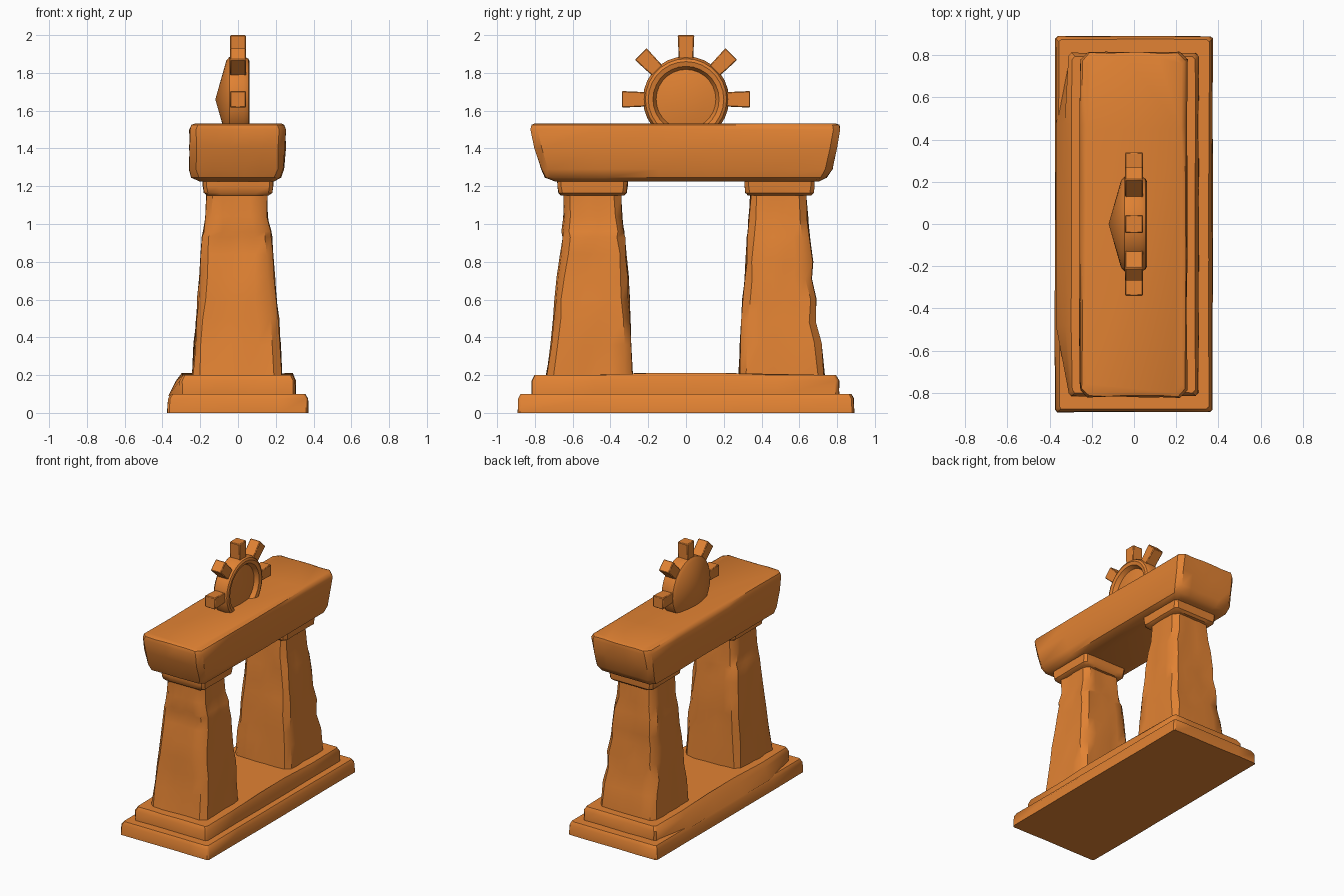
import bpy, bmesh, math, random
from mathutils import Matrix, Vector

random.seed(4)
cube = bpy.data.objects.get("Cube")
if cube:
    bpy.data.objects.remove(cube, do_unlink=True)

clay = bpy.data.materials.new("orange_sandstone")
clay.use_nodes = True
colour = (0.76, 0.225, 0.033, 1)
clay.diffuse_color = colour
bsdf = next(n for n in clay.node_tree.nodes if n.type == 'BSDF_PRINCIPLED')
bsdf.inputs["Base Color"].default_value = colour
bsdf.inputs["Roughness"].default_value = 0.9


def finish(name, bm, angle=40):
    bmesh.ops.recalc_face_normals(bm, faces=bm.faces)
    mesh = bpy.data.meshes.new(name)
    bm.to_mesh(mesh)
    bm.free()
    mesh.materials.append(clay)
    obj = bpy.data.objects.new(name, mesh)
    bpy.context.collection.objects.link(obj)
    bpy.ops.object.select_all(action='DESELECT')
    obj.select_set(True)
    bpy.context.view_layer.objects.active = obj
    bpy.ops.object.shade_smooth_by_angle(angle=math.radians(angle))
    return obj


def ring_points(x0, x1, y0, y1, r, per_side=5):
    """Rectangle outline with cut corners and extra points along each side."""
    corners = [((x0 + r, y0), (x1 - r, y0)), ((x1, y0 + r), (x1, y1 - r)),
               ((x1 - r, y1), (x0 + r, y1)), ((x0, y1 - r), (x0, y0 + r))]
    return [Vector(a).lerp(Vector(b), i / per_side)
            for a, b in corners for i in range(per_side + 1)]


def loft(name, rings, r=0.02, rough=0.0, bulge=None):
    """Stack of rounded rectangles, each (z, x0, x1, y0, y1)."""
    bm = bmesh.new()
    loops = []
    for z, *box in rings:
        loop = []
        for p in ring_points(*box, r):
            co = Vector((p.x, p.y, z))
            co += Vector([random.uniform(-rough, rough) for _ in range(2)] + [0])
            loop.append(bm.verts.new(bulge(co) if bulge else co))
        loops.append(loop)
    n = len(loops[0])
    for a, b in zip(loops, loops[1:]):
        for i in range(n):
            j = (i + 1) % n
            bm.faces.new((a[i], a[j], b[j], b[i]))
    bm.faces.new(loops[0])
    bm.faces.new(loops[-1])
    return finish(name, bm)


# Two-step plinth; the upper step slumps outwards on its left-hand flank
loft("plinth_base", [(0, -.375, .373, -.89, .89), (.075, -.37, .37, -.888, .888),
                     (.10, -.355, .355, -.875, .875)], .012, .002)


def slump(co):
    if co.x < -.2 and co.z < .19 and abs(co.y) < .6:
        co.x -= .055 * (.2 - co.z) / .1
    if co.z > .19 and abs(co.y) < .2:
        co.z += .012
    return co


loft("plinth_step", [(.09, -.31, .305, -.815, .81), (.17, -.31, .305, -.815, .81),
                     (.20, -.295, .29, -.80, .795)], .015, .003, slump)

# Weathered pillars: height, then the -x, +x, inner and outer edges
front_profile = [(.19, -.24, .23, .285, .74), (.36, -.228, .22, .295, .715),
                 (.50, -.22, .213, .298, .70), (.60, -.212, .20, .302, .692),
                 (.72, -.20, .195, .308, .682), (.84, -.195, .183, .317, .662),
                 (.93, -.19, .178, .325, .648), (.96, -.18, .172, .33, .655),
                 (1.04, -.17, .155, .338, .645), (1.17, -.165, .15, .345, .645)]
back_profile = [(.19, -.24, .23, .28, .735), (.37, -.23, .222, .29, .715),
                (.48, -.222, .213, .295, .683), (.60, -.21, .20, .30, .692),
                (.71, -.2, .195, .31, .663), (.80, -.195, .185, .318, .67),
                (.93, -.188, .178, .325, .652), (1.02, -.17, .155, .333, .645),
                (1.17, -.165, .15, .342, .635)]
for name, profile, side in (("front", front_profile, -1), ("back", back_profile, 1)):
    def place(z, x0, x1, inner, outer):
        return (z, x0, x1, *sorted((side * inner, side * outer)))
    loft(name + "_pillar", [place(*row) for row in profile], .035, .006)
    # Stepped capital
    loft(name + "_capital", [place(.0 + z, -w, w, .495 - d, .495 + d) for z, w, d in
                             ((1.15, .16, .165), (1.165, .18, .18),
                              (1.20, .185, .185), (1.25, .187, .187))], .02, .002)

# Heavy lintel, flaring upwards at both ends
loft("lintel", [(1.225, -.20, .19, -.69, .70), (1.245, -.245, .225, -.745, .745),
                (1.29, -.257, .242, -.765, .775), (1.40, -.257, .25, -.80, .798),
                (1.50, -.255, .252, -.82, .815), (1.525, -.245, .243, -.815, .81),
                (1.533, -.225, .225, -.795, .79)], .035, .004)

# Sun disc: cone behind, raised rim and shallow dome on the +x face
HUB = Vector((0, 0, 1.66))
outline = [(-.12, 0), (-.062, .205), (-.045, .225), (.03, .228), (.055, .215),
           (.062, .20), (.056, .175), (.025, .158), (.035, .10), (.042, 0)]
bm = bmesh.new()
verts = [bm.verts.new((x, 0, r)) for x, r in outline]
edges = [bm.edges.new(pair) for pair in zip(verts, verts[1:])]
bmesh.ops.spin(bm, geom=verts + edges, cent=(0, 0, 0), axis=(1, 0, 0),
               angle=math.tau, steps=28, use_duplicate=False)
bmesh.ops.remove_doubles(bm, verts=bm.verts, dist=.0005)
bmesh.ops.translate(bm, verts=bm.verts, vec=HUB)
finish("sun_disc", bm, 35)

# Five blunt rays, slightly wider at the tip
for i in range(5):
    bm = bmesh.new()
    bmesh.ops.create_cube(bm, size=1)
    for v in bm.verts:
        width = .088 if v.co.z > 0 else .074
        v.co = Vector((v.co.x * .085, v.co.y * width, .265 + v.co.z * .15))
    bmesh.ops.bevel(bm, geom=bm.edges[:], offset=.005, segments=1, affect='EDGES')
    turn = Matrix.Rotation(math.radians(45 * i - 90), 4, 'X')
    bmesh.ops.transform(bm, matrix=Matrix.Translation(HUB) @ turn, verts=bm.verts)
    finish(f"sun_ray_{i + 1}", bm)
